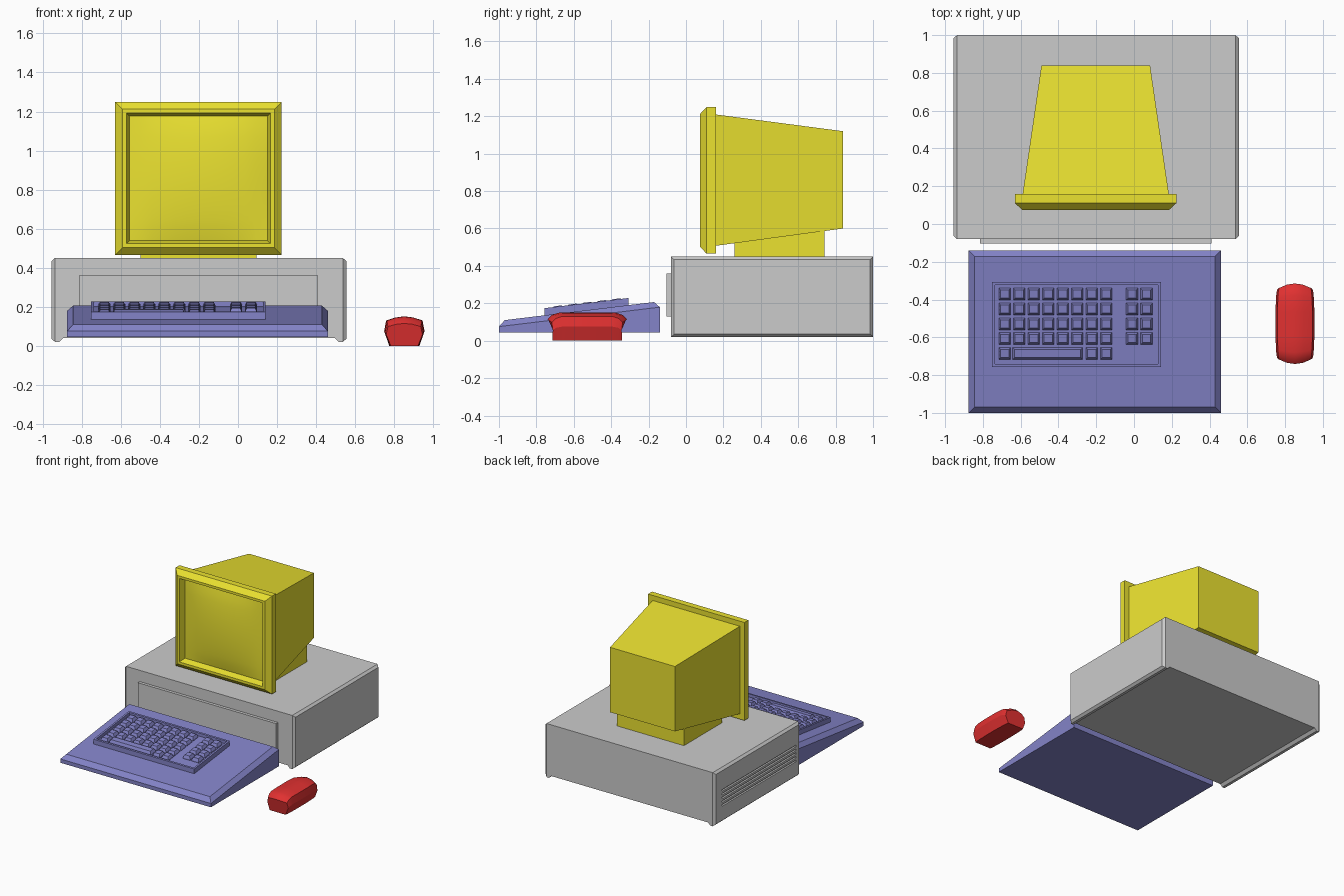
import bpy, bmesh

if "Cube" in bpy.data.objects:
    bpy.data.objects.remove(bpy.data.objects["Cube"])

COLORS = {"yellow": (0.83, 0.76, 0.03, 1), "blue": (0.23, 0.23, 0.58, 1), "red": (0.75, 0.03, 0.03, 1)}
MATS = {}
for cname, rgba in COLORS.items():
    MATS[cname] = bpy.data.materials.new(cname)
    MATS[cname].diffuse_color = rgba


def loft(bm, rings):
    """Closed skin through rings of points, capped at both ends."""
    vs = [[bm.verts.new(p) for p in r] for r in rings]
    n = len(vs[0])
    for a, b in zip(vs, vs[1:]):
        for i in range(n):
            j = (i + 1) % n
            bm.faces.new((a[i], a[j], b[j], b[i]))
    bm.faces.new(vs[0][::-1])
    bm.faces.new(vs[-1])


def finish(name, bm, color=None, recalc=True):
    if recalc:
        bmesh.ops.recalc_face_normals(bm, faces=bm.faces)
    me = bpy.data.meshes.new(name)
    bm.to_mesh(me)
    bm.free()
    ob = bpy.data.objects.new(name, me)
    bpy.context.collection.objects.link(ob)
    if color:
        me.materials.append(MATS[color])
    return ob


def solid(name, rings, color=None):
    bm = bmesh.new()
    loft(bm, rings)
    return finish(name, bm, color)


def rect_z(x0, x1, y0, y1, z, inset=0.0):
    """Rectangle seen from above; z is a height or a function of y."""
    f = z if callable(z) else (lambda y: z)
    x0, x1, y0, y1 = x0 + inset, x1 - inset, y0 + inset, y1 - inset
    return [(x0, y0, f(y0)), (x1, y0, f(y0)), (x1, y1, f(y1)), (x0, y1, f(y1))]


def rect_y(x0, x1, z0, z1, y, inset=0.0):
    """Rectangle seen from the front at depth y."""
    x0, x1, z0, z1 = x0 + inset, x1 - inset, z0 + inset, z1 - inset
    return [(x0, y, z0), (x1, y, z0), (x1, y, z1), (x0, y, z1)]


def smooth(ob, angle):
    bpy.ops.object.select_all(action='DESELECT')
    ob.select_set(True)
    bpy.context.view_layer.objects.active = ob
    bpy.ops.object.shade_smooth_by_angle(angle=angle)


# Computer case: profile with two bottom runners, extruded front to back
CX = -0.2
half = [(0.695, 0.04), (0.715, 0.02), (0.735, 0.02), (0.735, 0.45)]
profile = half + [(-x, z) for x, z in reversed(half)]
solid("case_body", [[(CX + x, y, z) for x, z in profile] for y in (-0.08, 1.0)])
solid("case_front_panel", [rect_y(-0.815, 0.41, 0.13, 0.36, y) for y in (-0.104, -0.075)])

# Chamfered side panels
for side, s in (("left", -1), ("right", 1)):
    rings = []
    for x, i in ((0.73, 0), (0.737, 0), (0.755, 0.016)):
        rings.append([(CX + s * x, y, z) for y, z in
                      ((-0.08 + i, 0.02 + i), (1 - i, 0.02 + i), (1 - i, 0.45 - i), (-0.08 + i, 0.45 - i))])
    panel = solid("case_side_" + side, rings)
    # Vent slots on the left side only
    if s < 0:
        bm = bmesh.new()
        for k in range(5):
            z = 0.15 + k * 0.03
            loft(bm, [rect_z(-0.98, -0.941, -0.03, 0.91, h) for h in (z, z + 0.013)])
        cutter = finish("vent_cutter", bm)
        cutter.hide_render = True
        cutter.display_type = 'WIRE'
        cutter.hide_set(True)
        mod = panel.modifiers.new("vents", 'BOOLEAN')
        mod.operation = 'DIFFERENCE'
        mod.solver = 'EXACT'
        mod.object = cutter

# Monitor: stand, tapered tube housing, chamfered bezel with recess
solid("monitor_stand", [rect_z(-0.5, 0.095, 0.26, 0.74, z) for z in (0.445, 0.62)], "yellow")
solid("monitor_housing", [rect_y(-0.59, 0.185, 0.507, 1.21, 0.155),
                          rect_y(-0.49, 0.085, 0.60, 1.12, 0.84)], "yellow")
solid("monitor_bezel", [rect_y(-0.63, 0.224, 0.465, 1.25, y, i) for y, i in
                        ((0.16, 0), (0.11, 0), (0.075, 0.038), (0.075, 0.058), (0.125, 0.074))], "yellow")

# Bulged screen glass
bm = bmesh.new()
N = 12
grid = []
for j in range(N + 1):
    row = []
    for i in range(N + 1):
        u, v = 2 * i / N - 1, 2 * j / N - 1
        y = 0.124 - 0.032 * (1 - u * u) ** 0.8 * (1 - v * v) ** 0.8
        row.append(bm.verts.new((-0.203 + 0.354 * u, y, 0.8575 + 0.319 * v)))
    grid.append(row)
for j in range(N):
    for i in range(N):
        bm.faces.new((grid[j][i], grid[j][i + 1], grid[j + 1][i + 1], grid[j + 1][i]))
smooth(finish("monitor_screen", bm, "yellow", recalc=False), 0.7)


# Keyboard wedge with chamfered upper edges
def slope(offset):
    return lambda y: 0.11 + 0.121 * (y + 0.97) + offset


KB = (-0.875, 0.46, -1.0, -0.14)
solid("keyboard_base", [rect_z(*KB, 0.045), rect_z(*KB, slope(-0.031)),
                        rect_z(*KB, slope(0), 0.031)], "blue")

# Raised key tray with a recessed floor
TR = (-0.752, 0.142, -0.757, -0.308)
solid("key_tray", [rect_z(*TR, slope(-0.02)), rect_z(*TR, slope(0.038)),
                   rect_z(*TR, slope(0.038), 0.015), rect_z(*TR, slope(0.014), 0.015)], "blue")

# Keys: main block of eight columns, side block of two, long bar in the front row
P, W = 0.0768, 0.063
keys = [(-0.716 + c * P, W, r) for r in range(4) for c in range(8)]
keys += [(-0.042 + c * P, W, r) for r in range(4) for c in range(2)]
keys += [(-0.716, W, 4), (-0.642, 0.37, 4), (-0.716 + 6 * P, W, 4), (-0.716 + 7 * P, W, 4)]
bm = bmesh.new()
for x, w, r in keys:
    y1 = -0.34 - r * 0.0785
    k = (x, x + w, y1 - W, y1)
    loft(bm, [rect_z(*k, slope(0.010)), rect_z(*k, slope(0.022)), rect_z(*k, slope(0.042), 0.010)])
finish("keys", bm, "blue")

# Mouse: faceted cross-section swept front to back with rounded ends
section = [(-0.75, 0), (-1, 0.5), (-0.9, 0.86), (-0.45, 0.96), (0, 1),
           (0.45, 0.96), (0.9, 0.86), (1, 0.5), (0.75, 0)]
stations = [(0.184, 0.093, 0.115), (0.165, 0.098, 0.138), (0.135, 0.100, 0.150), (0.06, 0.1035, 0.151)]
stations = [(-y, w, h) for y, w, h in stations] + stations[::-1]
rings = []
for y, w, h in stations:
    s = 1 if y > 0 else -1
    rings.append([(0.852 + u * w,
                   -0.528 + (y + s * 0.029 * (1 - u * u) * (abs(y) / 0.184) ** 2) * (0.95 if t == 0 else 1),
                   t * h) for u, t in section])
smooth(solid("mouse", rings, "red"), 0.5)

for m in bpy.data.materials:
    if m.users and not m.is_grease_pencil:
        m.use_nodes = True
        m.node_tree.nodes["Principled BSDF"].inputs["Base Color"].default_value = m.diffuse_color
